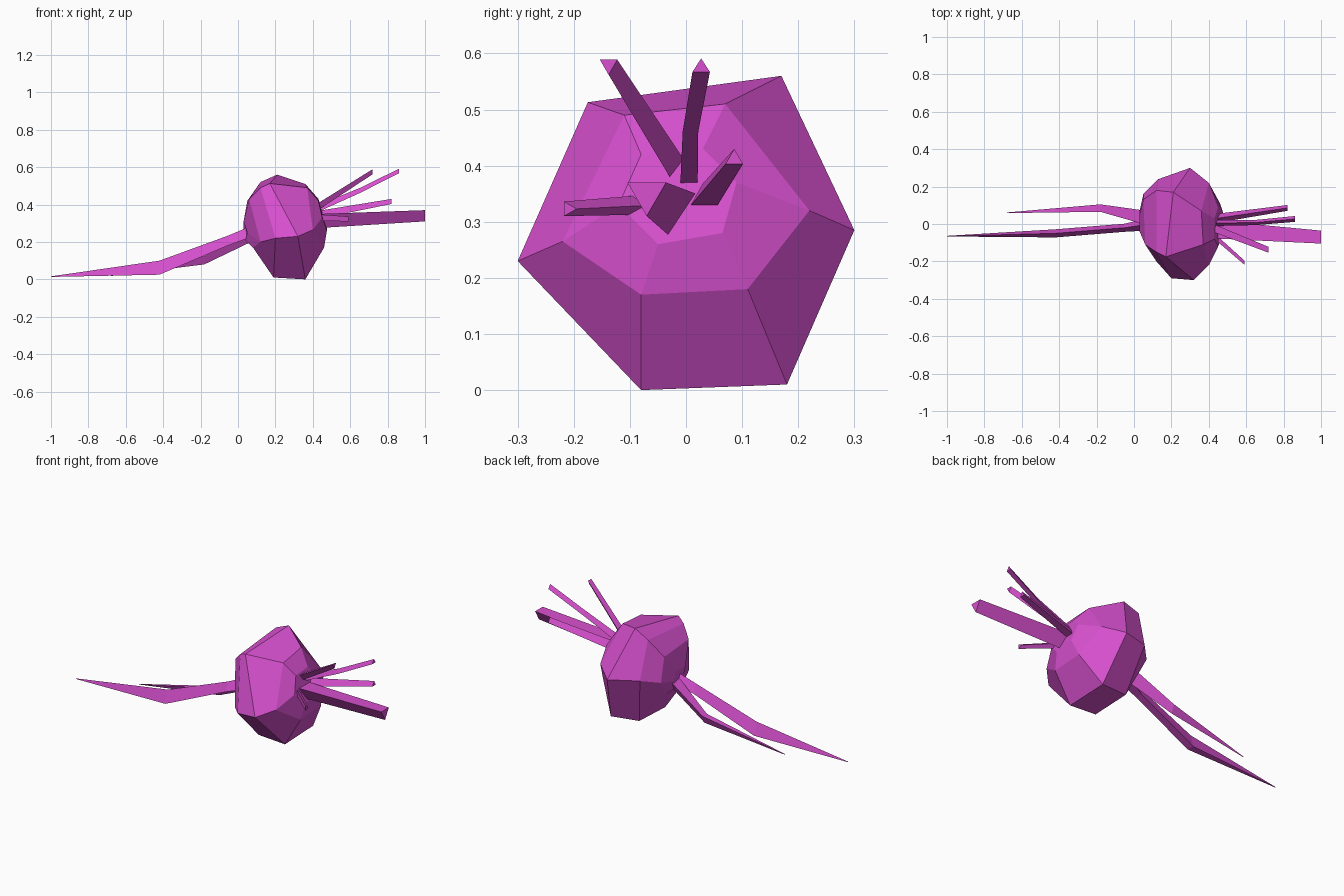
import bpy, bmesh, math

cube = bpy.data.objects.get("Cube")
if cube:
    bpy.data.objects.remove(cube, do_unlink=True)

magenta = bpy.data.materials.new("beet_magenta")
magenta.use_nodes = True
colour = (0.68, 0.08, 0.62, 1)
magenta.diffuse_color = colour
magenta.node_tree.nodes["Principled BSDF"].inputs["Base Color"].default_value = colour


def loft(name, rings):
    """Skin a row of point rings with flat faces and close both ends."""
    bm = bmesh.new()
    loops = [[bm.verts.new(p) for p in ring] for ring in rings]
    for a, b in zip(loops, loops[1:]):
        n = len(a)
        for i in range(n):
            j = (i + 1) % n
            bm.faces.new((a[i], a[j], b[j], b[i]))
    bm.faces.new(loops[0])
    bm.faces.new(reversed(loops[-1]))
    bmesh.ops.recalc_face_normals(bm, faces=bm.faces)
    mesh = bpy.data.meshes.new(name)
    bm.to_mesh(mesh)
    bm.free()
    mesh.materials.append(magenta)
    obj = bpy.data.objects.new(name, mesh)
    bpy.context.collection.objects.link(obj)
    return obj


def triangle(x, y, z, ry, rz, turn):
    """Three-sided section across the x direction."""
    angles = [math.radians(turn + 120 * i) for i in range(3)]
    return [(x, y + ry * math.cos(a), z + rz * math.sin(a)) for a in angles]


def shoot(name, turn, *stations):
    """Three-sided tapering limb through (x, y, z, y radius, z radius)."""
    return loft(name, [triangle(*s, turn) for s in stations])


# Bulb: leaning six-sided rings from the root end to the leaf end
loft("bulb", [
    [(.03, -.04, .31), (.03, .05, .31), (.03, .07, .26),
     (.04, .04, .21), (.04, -.03, .21), (.05, -.05, .25)],
    [(.06, -.11, .43), (.05, .13, .42), (.05, .16, .28),
     (.08, .08, .17), (.08, -.08, .17), (.12, -.2, .2)],
    [(.12, -.15, .49), (.12, .18, .52), (.13, .24, .3),
     (.19, .16, .02), (.19, -.08, .01), (.2, -.29, .22)],
    [(.17, -.175, .513), (.21, .17, .56), (.3, .3, .285),
     (.36, .18, .01), (.36, -.08, 0), (.32, -.3, .23)],
    [(.37, -.11, .49), (.36, .07, .51), (.4, .22, .32),
     (.46, .11, .18), (.46, -.08, .17), (.4, -.22, .265)],
    [(.43, -.08, .42), (.43, .03, .43), (.45, .09, .37),
     (.475, .065, .28), (.475, -.05, .26), (.45, -.12, .33)],
])

# Cut leaf stems
shoot("thick_stem", 30, (.44, -.03, .325, .055, .05), (1, -.07, .35, .04, .04))
shoot("back_stem", 90, (.44, .03, .34, .028, .028), (.82, .086, .412, .018, .018))
shoot("upper_stem", 90, (.42, .005, .37, .018, .025),
      (.65, .008, .47, .016, .018), (.86, .027, .575, .018, .016))
shoot("front_stem", 30, (.42, -.02, .39, .025, .025), (.72, -.138, .58, .018, .018))
shoot("short_stem", 0, (.43, -.07, .33, .02, .02), (.59, -.21, .323, .015, .015))

# Forked tap root, each branch ending in a point
shoot("long_root", 90, (.08, .0, .25, .04, .04), (-.05, -.02, .2, .025, .035),
      (-.42, -.05, .05, .025, .05), (-1, -.065, .014, .002, .002))
shoot("small_root", 30, (.08, .03, .25, .045, .045),
      (-.18, .085, .11, .023, .03), (-.68, .06, .02, .002, .002))
